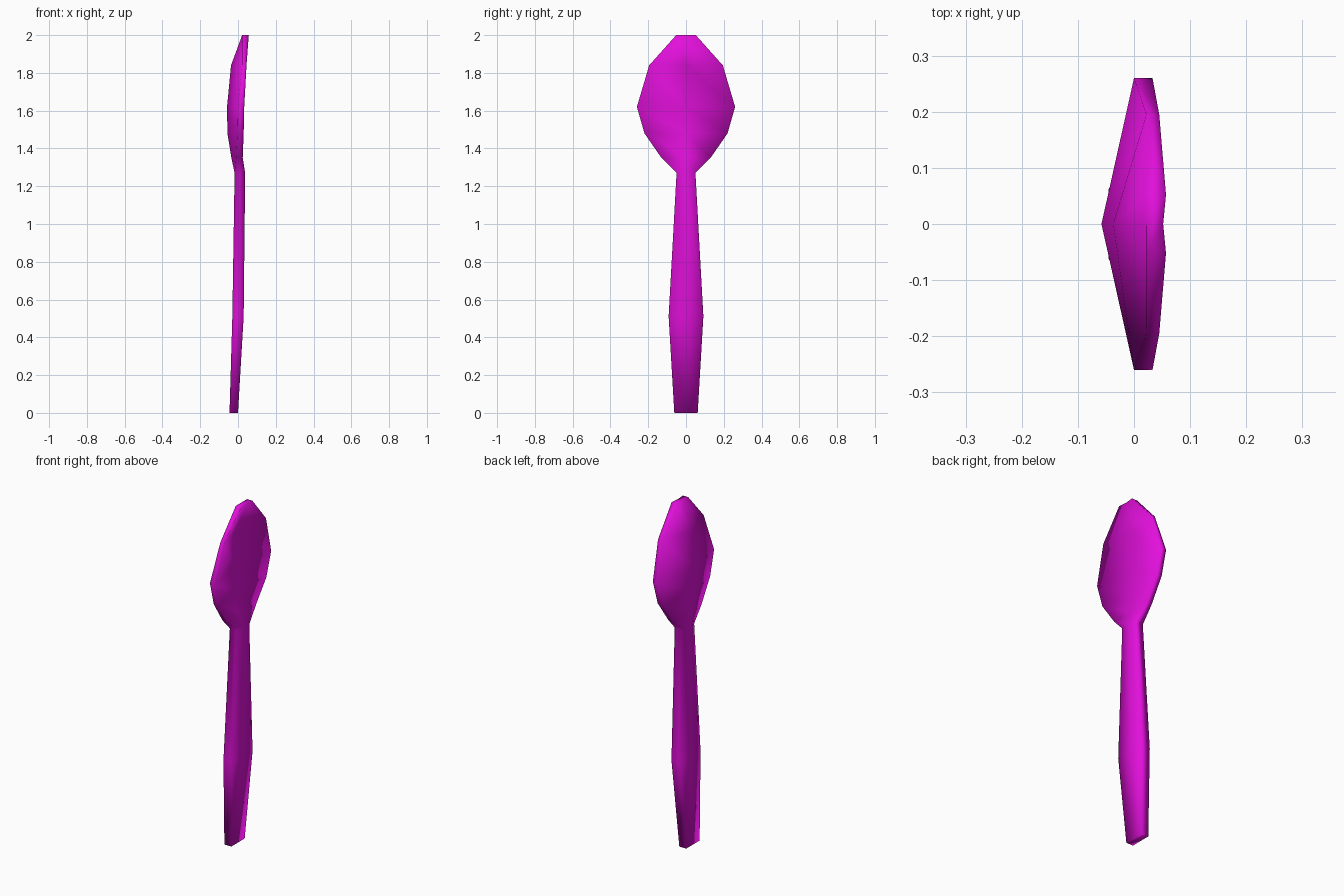
import bpy
import bmesh

default_cube = bpy.data.objects.get("Cube")
if default_cube:
    bpy.data.objects.remove(default_cube, do_unlink=True)


def make_material(name, colour):
    material = bpy.data.materials.new(name)
    material.use_nodes = True
    material.diffuse_color = colour
    material.node_tree.nodes["Principled BSDF"].inputs["Base Color"].default_value = colour
    return material


def add_section(bm, height, half_width, back_rim, front_rim, back_mid, front_mid):
    """One closed six-point cross-section: back face, then front face."""
    outline = [
        (back_rim, -half_width), (back_mid, 0), (back_rim, half_width),
        (front_rim, half_width), (front_mid, 0), (front_rim, -half_width),
    ]
    return [bm.verts.new((x, y, height)) for x, y in outline]


def cap(bm, ring):
    """Close an end with two quads that share the centre line."""
    bm.faces.new((ring[0], ring[1], ring[4], ring[5]))
    bm.faces.new((ring[1], ring[2], ring[3], ring[4]))


def loft(name, sections, material):
    bm = bmesh.new()
    rings = [add_section(bm, *section) for section in sections]
    for lower, upper in zip(rings, rings[1:]):
        for i in range(len(lower)):
            j = (i + 1) % len(lower)
            bm.faces.new((lower[i], lower[j], upper[j], upper[i]))
    cap(bm, rings[0])
    cap(bm, rings[-1])
    bmesh.ops.recalc_face_normals(bm, faces=bm.faces)
    for face in bm.faces:
        face.smooth = True
    mesh = bpy.data.meshes.new(name)
    bm.to_mesh(mesh)
    bm.free()
    mesh.materials.append(material)
    spoon = bpy.data.objects.new(name, mesh)
    bpy.context.collection.objects.link(spoon)
    return spoon


# Height, half width, back rim, front rim, back middle, front middle
handle = [
    (0, .062, -.045, 0, -.045, 0),
    (.51, .092, -.03, .03, -.03, .03),
    (1.27, .05, -.018, .038, -.018, .038),
]
bowl = [
    (1.35, .13, -.01, .025, -.035, .01),
    (1.48, .22, -.003, .03, -.056, -.018),
    (1.62, .26, 0, .033, -.058, -.022),
    (1.84, .195, .022, .045, -.037, 0),
    (2, .052, .022, .057, .022, .052),
]

# Handle and bowl form one continuous smooth surface
magenta = make_material("magenta plastic", (.75, .005, .7, 1))
loft("spoon", handle + bowl, magenta)
